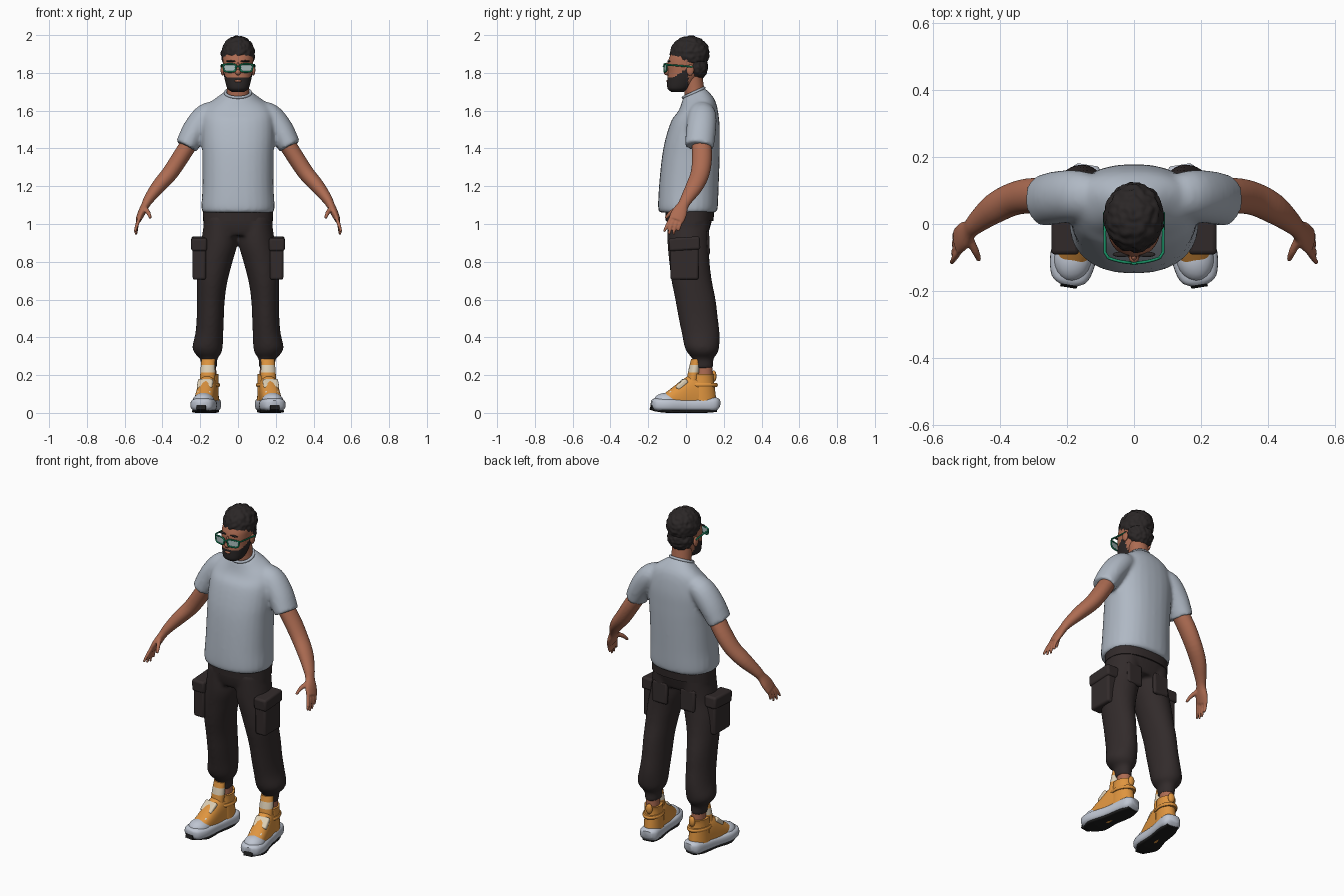
import bpy, bmesh, math
from mathutils import Matrix, Vector, noise

if "Cube" in bpy.data.objects:
    bpy.data.objects.remove(bpy.data.objects["Cube"])

def material(name, *rgb):
    m = bpy.data.materials.new(name)
    m.use_nodes = True
    m.diffuse_color = (*rgb, 1)
    bsdf = next(n for n in m.node_tree.nodes if n.type == "BSDF_PRINCIPLED")
    bsdf.inputs["Base Color"].default_value = (*rgb, 1)
    return m

SHIRT = material("shirt grey", .43, .48, .55)
CLOTH = material("trouser brown", .032, .024, .024)
SKIN = material("skin", .42, .15, .085)
HAIR = material("hair", .024, .02, .02)
ORANGE = material("shoe orange", .74, .3, .05)
GREY = material("sole grey", .52, .56, .64)
BEIGE = material("strap beige", .72, .62, .46)
BLACK = material("rubber black", .012, .012, .012)
GREEN = material("frame green", .01, .28, .13)
LENS = material("lens", .4, .52, .52)
TURNS = [2 * math.pi * k / 32 for k in range(32)]

def oval(w, power):
    """Point on a unit superellipse."""
    return [math.copysign(abs(f) ** (2 / power), f) for f in (math.cos(w), math.sin(w))]

def smooth(rows, n):
    """Catmull-Rom interpolation of the profile rows."""
    rows = [list(r) + [0] * (6 - len(r)) for r in rows]
    out = []
    for i in range(len(rows) - 1):
        quad = rows[max(i - 1, 0)], rows[i], rows[i + 1], rows[min(i + 2, len(rows) - 1)]
        for t in (k / n for k in range(n)):
            out.append([q + .5 * t * (r - p + t * (2 * p - 5 * q + 4 * r - s + t * (3 * (q - r) + s - p)))
                        for p, q, r, s in zip(*quad)])
    return out + [rows[-1]]

def loft(bm, rows, axis="Z", sides=28, power=2, n=4):
    """Rows are x, y, z, two radii and tilt; axis T follows the path."""
    rows = smooth(rows, n)
    pts = [Vector(r[:3]) for r in rows]
    rings = []
    for i, r in enumerate(rows):
        u, v = Vector((1, 0, 0)), Vector((0, 1, r[5]))
        if axis == "Y":
            v = Vector((0, 0, 1))
        elif axis == "T":
            t = (pts[min(i + 1, len(pts) - 1)] - pts[max(i - 1, 0)]).normalized()
            u = Vector((0, 1, 0))
            u = (u - t * u.dot(t)).normalized()
            v = t.cross(u)
        ring = [oval(2 * math.pi * k / sides, power) for k in range(sides)]
        rings.append([bm.verts.new(pts[i] + u * (r[3] * c) + v * (r[4] * s)) for c, s in ring])
    faces = [bm.faces.new(rings[0]), bm.faces.new(rings[-1])]
    for a, b in zip(rings, rings[1:]):
        faces += [bm.faces.new((a[k - 1], a[k], b[k], b[k - 1])) for k in range(sides)]
    bmesh.ops.recalc_face_normals(bm, faces=faces)

def place(loc, size, turn):
    return Matrix.Translation(loc) @ Matrix.Rotation(turn, 4, "X") @ Matrix.Diagonal((*size, 1))

def ball(bm, loc, radii, detail=3, turn=0):
    bmesh.ops.create_icosphere(bm, subdivisions=detail, radius=1, matrix=place(loc, radii, turn))

def box(bm, loc, size, turn=0):
    bmesh.ops.create_cube(bm, size=1, matrix=place(loc, size, turn))

def mirror(bm):
    copy = bmesh.ops.duplicate(bm, geom=bm.verts[:] + bm.edges[:] + bm.faces[:])["geom"]
    for v in (e for e in copy if isinstance(e, bmesh.types.BMVert)):
        v.co.x *= -1
    bmesh.ops.reverse_faces(bm, faces=[e for e in copy if isinstance(e, bmesh.types.BMFace)])

def finish(name, bm, mats, rule=None, both=False, bevel=0, voxel=0):
    if both:
        mirror(bm)
    if rule:
        for f in bm.faces:
            f.material_index = rule(f.calc_center_median())
    me = bpy.data.meshes.new(name)
    bm.to_mesh(me)
    bm.free()
    for m in mats:
        me.materials.append(m)
    me.shade_smooth()
    me.set_sharp_from_angle(angle=math.radians(50))
    ob = bpy.data.objects.new(name, me)
    bpy.context.collection.objects.link(ob)
    if bevel:
        mod = ob.modifiers.new("Bevel", "BEVEL")
        mod.width, mod.segments = bevel, 3
    if voxel:
        mod = ob.modifiers.new("Blend", "REMESH")
        mod.mode, mod.voxel_size, mod.use_smooth_shade = "VOXEL", voxel, True
        mod = ob.modifiers.new("Relax", "SMOOTH")
        mod.factor, mod.iterations = .5, 5

def wire(name, paths, radius, mat, closed):
    cu = bpy.data.curves.new(name, "CURVE")
    cu.dimensions, cu.bevel_depth, cu.bevel_resolution = "3D", radius, 2
    for path in paths:
        sp = cu.splines.new("POLY")
        sp.points.add(len(path) - 1)
        for p, co in zip(sp.points, path):
            p.co = (*co, 1)
        sp.use_cyclic_u = closed
    cu.materials.append(mat)
    bpy.context.collection.objects.link(bpy.data.objects.new(name, cu))

# Shirt: sleeves blended into the torso
bm = bmesh.new()
loft(bm, [(.1, .075, 1.6, .06, .05), (.165, .085, 1.575, .075, .066), (.225, .08, 1.5, .079, .068),
          (.274, .07, 1.41, .077, .06)], "T")
mirror(bm)
loft(bm, [(0, .01, 1.06, .183, .148), (0, .01, 1.085, .194, .158), (0, .015, 1.2, .188, .158),
          (0, .025, 1.35, .188, .153), (0, .035, 1.45, .192, .144), (0, .05, 1.55, .19, .126),
          (0, .058, 1.62, .168, .1, .25), (0, .05, 1.665, .11, .075, .4), (0, .04, 1.695, .068, .056, .45)], power=2.3)
finish("shirt", bm, [SHIRT], voxel=.011)
collar = [(.067 * math.cos(w), .04 + .055 * math.sin(w), 1.695 + .025 * math.sin(w)) for w in TURNS]
wire("shirt_collar", [collar], .008, SHIRT, True)
# Arms with palms, fingers and thumbs
bm = bmesh.new()
loft(bm, [(.23, .08, 1.47, .05, .045), (.3, .085, 1.36, .053, .045), (.36, .075, 1.27, .05, .043),
          (.42, .045, 1.2, .046, .038), (.47, .005, 1.135, .034, .028), (.49, -.015, 1.1, .03, .022),
          (.51, -.035, 1.06, .042, .02), (.528, -.052, 1.02, .042, .015)], "T")
for i, tip in enumerate((.958, .945, .945, .962)):
    y = -.084 + .022 * i
    loft(bm, [(.518, y * .9, 1.04, .01, .01), (.535, y - .015, .995, .01, .01),
              (.546 - .004 * i, y * 1.15 - .02, tip, .007, .007)], "T", sides=10)
loft(bm, [(.495, -.04, 1.085, .014, .014), (.475, -.08, 1.06, .012, .012), (.463, -.108, 1.03, .008, .008)], "T", 10)
finish("arms", bm, [SKIN], both=True, voxel=.005)
# Trousers: baggy legs blended into the hips, waistband and pockets
bm = bmesh.new()
loft(bm, [(.095, .015, 1.03, .082, .112), (.1, .012, .9, .096, .11), (.122, .018, .8, .093, .107),
          (.137, .03, .7, .082, .107), (.144, .05, .6, .074, .107), (.147, .065, .5, .072, .104),
          (.152, .078, .42, .074, .1), (.161, .084, .35, .08, .092), (.159, .088, .315, .07, .078),
          (.155, .09, .285, .046, .056), (.152, .092, .235, .042, .052)])
mirror(bm)
loft(bm, [(0, .02, 1.1, .17, .125), (0, .018, 1.03, .182, .122), (0, .015, .98, .18, .112),
          (0, .015, .94, .14, .1)], power=2.4)
finish("trousers", bm, [CLOTH], voxel=.01)
bm = bmesh.new()
loft(bm, [(0, .019, 1.015, .186, .126), (0, .02, 1.07, .184, .13)], power=2.4, n=1)
finish("waistband", bm, [CLOTH])
bm = bmesh.new()
box(bm, (.205, -.008, .805), (.07, .15, .2))
box(bm, (.206, -.008, .895), (.083, .165, .07), .06)
box(bm, (.092, .112, .9), (.1, .025, .13), .04)
finish("trouser_pockets", bm, [CLOTH], both=True, bevel=.018)
# Ankles
bm = bmesh.new()
loft(bm, [(.152, .098, .15, .038, .045), (.152, .095, .28, .036, .042)])
finish("ankles", bm, [SKIN], both=True)

# Shoes: built straight, then toed outward about the ankle
def shoe_part(name, bm, mats, **options):
    turn = Matrix.Rotation(math.radians(9), 4, "Z")
    bm.transform(Matrix.Translation((.152, .09, 0)) @ turn @ Matrix.Translation((0, -.09, 0)))
    finish(name, bm, mats, both=True, **options)

bm = bmesh.new()
loft(bm, [(0, -.186, .048, .026, .018), (0, -.165, .044, .055, .033), (0, -.1, .042, .069, .036),
          (0, 0, .04, .058, .034), (0, .08, .042, .056, .036), (0, .15, .045, .053, .038),
          (0, .178, .052, .03, .02)], "Y", power=3)
ball(bm, (0, -.105, .062), (.057, .07, .045))
shoe_part("shoe_midsoles", bm, [GREY])
bm = bmesh.new()
loft(bm, [(0, -.165, .02, .035, .012), (0, -.1, .009, .062, .009), (0, 0, .009, .05, .009),
          (0, .1, .009, .05, .009), (0, .16, .014, .035, .009)], "Y", power=4)
box(bm, (0, -.176, .033), (.05, .024, .04), -.3)
shoe_part("shoe_outsoles", bm, [BLACK])
bm = bmesh.new()
loft(bm, [(0, -.14, .06, .035, .025), (0, -.1, .065, .049, .05), (0, -.04, .08, .052, .08),
          (0, .02, .1, .05, .1), (0, .06, .1, .048, .1)], "Y", power=2.4)
loft(bm, [(0, .085, .05, .052, .078), (0, .085, .12, .049, .07), (0, .088, .18, .048, .06), (0, .09, .205, .049, .062)])
ball(bm, (0, .148, .195), (.02, .014, .03))
loft(bm, [(0, .087, .138, .053, .078), (0, .087, .148, .057, .083), (0, .087, .158, .053, .078)])
shoe_part("shoe_uppers", bm, [ORANGE])
bm = bmesh.new()
loft(bm, [(0, .03, .15, .04, .03), (0, .04, .215, .04, .03), (0, .052, .285, .036, .025)], n=8)
shoe_part("shoe_tongues", bm, [ORANGE, BEIGE], rule=lambda c: int(.218 < c.z < .25))
bm = bmesh.new()
box(bm, (.004, -.028, .15), (.082, .07, .028), .72)
box(bm, (0, -.085, .107), (.075, .026, .02), .5)
shoe_part("shoe_straps", bm, [BEIGE], bevel=.009)
# Head with painted beard, neck, nose, lips and ears
bm = bmesh.new()
loft(bm, [(0, -.045, 1.7, .034, .034), (0, -.038, 1.718, .056, .06), (0, -.022, 1.76, .069, .077),
          (0, -.008, 1.8, .076, .088), (0, -.002, 1.85, .08, .095), (0, .005, 1.89, .079, .09),
          (0, .015, 1.95, .06, .07)], sides=48, power=2.2, n=8)
finish("head", bm, [SKIN, HAIR], rule=lambda c: int(c.y < .012 and c.z < 1.776 + max(0, c.y + .07) * .6))
bm = bmesh.new()
loft(bm, [(0, .055, 1.63, .066, .058), (0, .045, 1.7, .058, .054), (0, .03, 1.8, .056, .055)])
finish("neck", bm, [SKIN])
bm = bmesh.new()
ball(bm, (0, -.1, 1.803), (.015, .018, .016))
ball(bm, (0, -.096, 1.825), (.009, .013, .03), turn=.15)
ball(bm, (0, -.097, 1.757), (.019, .007, .007))
for side in (-1, 1):
    ball(bm, (.081 * side, .022, 1.815), (.011, .02, .03))
finish("nose_lips_and_ears", bm, [SKIN])
# Curly hair and eyebrows
bm = bmesh.new()
ball(bm, (0, .02, 1.9), (.089, .104, .096), 5)
ball(bm, (0, .048, 1.835), (.077, .069, .076), 5)
bm.normal_update()
for v in bm.verts:
    v.co += v.normal * (.007 * noise.noise(v.co * 55))
for side in (-1, 1):
    ball(bm, (.038 * side, -.091, 1.862), (.026, .008, .005))
finish("hair_and_eyebrows", bm, [HAIR])
# Glasses
rims, arms = [], [[(-.014, -.115, 1.833), (0, -.119, 1.836), (.014, -.115, 1.833)]]
bm = bmesh.new()
for side in (-1, 1):
    shape = [(.044 + c * (.033 + .003 * s), s) for c, s in (oval(w, 3.6) for w in TURNS)]
    rims.append([(side * x, -.116 + 2.5 * x * x, 1.826 + .021 * s) for x, s in shape])
    bm.faces.new([bm.verts.new(p) for p in rims[-1]])
    arms.append([(.076 * side, -.102, 1.842), (.087 * side, -.085, 1.842), (.088 * side, .035, 1.832)])
finish("lenses", bm, [LENS])
wire("glasses_rims", rims, .0045, GREEN, True)
wire("glasses_arms_and_bridge", arms, .0045, GREEN, False)
